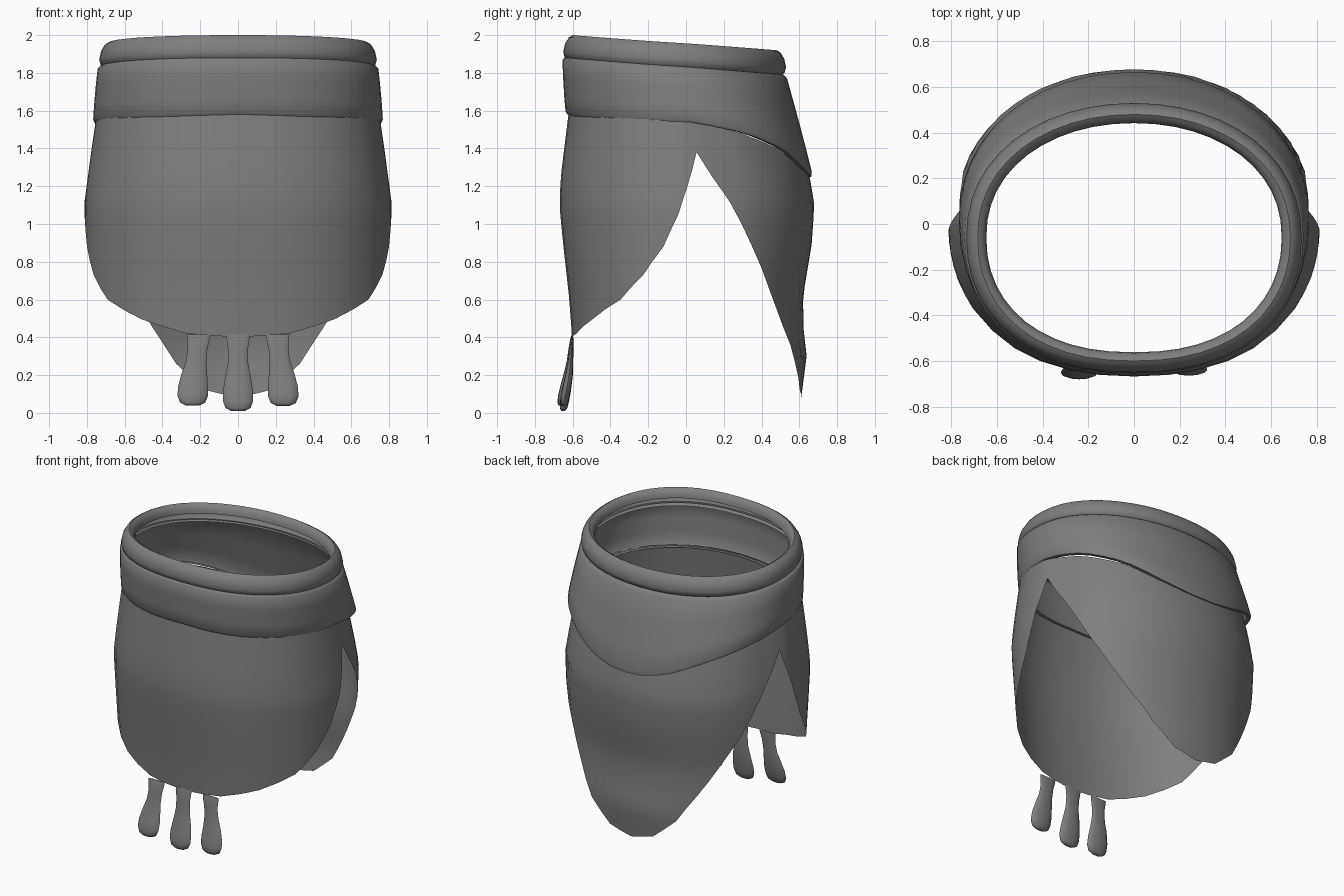
import bpy, bmesh, math

if "Cube" in bpy.data.objects:
    bpy.data.objects.remove(bpy.data.objects["Cube"])

cloth = bpy.data.materials.new("grey cloth")
cloth.diffuse_color = (0.21, 0.21, 0.21, 1)
cloth.use_nodes = True
cloth.node_tree.nodes["Principled BSDF"].inputs["Base Color"].default_value = cloth.diffuse_color


def lerp_table(table, v):
    """Interpolate rows (key, a, b, ...) with ascending keys."""
    if v <= table[0][0]:
        return table[0][1:]
    for lo, hi in zip(table, table[1:]):
        if v <= hi[0]:
            t = (v - lo[0]) / (hi[0] - lo[0])
            return tuple(a + (b - a) * t for a, b in zip(lo[1:], hi[1:]))
    return table[-1][1:]


def oval(deg, front, back, rx, z, off=0.0):
    """Point on a slightly squared oval; 0 degrees is the front, 180 the back."""
    a = math.radians(deg)
    s, c = math.sin(a), math.cos(a)
    p = 2 / (2.18 + 0.08 * c)
    mid, ry = (front + back) / 2, (back - front) / 2
    return ((rx + off) * math.copysign(abs(s) ** p, s),
            mid - (ry + off) * math.copysign(abs(c) ** p, c), z)


def make_grid(name, columns, close_u=True, close_v=False, caps=False, angle=45):
    """Skin a list of equal-length point columns."""
    bm = bmesh.new()
    vs = [[bm.verts.new(p) for p in col] for col in columns]
    n, m = len(vs), len(vs[0])
    for i in range(n if close_u else n - 1):
        for j in range(m if close_v else m - 1):
            a, b = vs[i], vs[(i + 1) % n]
            k = (j + 1) % m
            bm.faces.new((a[j], a[k], b[k], b[j]))
    if caps:
        bm.faces.new(vs[0])
        bm.faces.new(vs[-1])
    bmesh.ops.recalc_face_normals(bm, faces=bm.faces)
    me = bpy.data.meshes.new(name)
    bm.to_mesh(me)
    bm.free()
    me.materials.append(cloth)
    ob = bpy.data.objects.new(name, me)
    bpy.context.collection.objects.link(ob)
    bpy.ops.object.select_all(action="DESELECT")
    ob.select_set(True)
    bpy.context.view_layer.objects.active = ob
    bpy.ops.object.shade_smooth_by_angle(angle=math.radians(angle))
    return ob


# Lower edge of the belt by angle
BELT_EDGE = [(0, 1.58), (90, 1.54), (116, 1.48), (138, 1.40), (160, 1.29), (172, 1.255), (180, 1.25)]
# Hem of the skirt by angle: front flap, side slit, pointed back flap
HEM = [(0, .40), (17.5, .42), (37.5, .495), (58.3, .60), (71, .73), (80.5, .88), (86.9, 1.05),
       (90.5, 1.20), (95, 1.38), (101, 1.25), (108, 1.12), (120, .88), (133.5, .655),
       (145, .45), (155, .26), (168, .12), (180, .08)]
# Skirt cross-sections: height, front y, back y, half width
BODY = [(.08, -.60, .61, .77), (.31, -.60, .64, .77), (.43, -.605, .622, .79),
        (.62, -.62, .62, .80), (.89, -.65, .665, .81), (1.10, -.67, .68, .815),
        (1.25, -.663, .655, .795), (1.40, -.645, .62, .775), (1.60, -.62, .56, .745)]

# Skirt with both flaps
half = []
for (a, _), (b, _) in zip(HEM, HEM[1:]):
    half += [a, (a + b) / 2]
angles = half + [180] + [360 - a for a in reversed(half[1:])]
columns = []
for deg in angles:
    side = min(deg, 360 - deg)
    top = lerp_table(BELT_EDGE, side)[0] + 0.01
    low = lerp_table(HEM, side)[0]
    tuck = 0.028 * min(1, max(0, (side - 90) / 15))   # back flap sits inside the front
    col = []
    for j in range(17):
        z = top + (low - top) * j / 16
        f, b, rx = lerp_table(BODY, z)
        col.append(oval(deg, f, b, rx - tuck, z))
    columns.append(col)
make_grid("skirt", columns)

# Wide belt sheet, deeper at the back, with a lip turned in at the bottom
BELT = [(-.01, -.04), (0, -.012), (.04, 0), (.35, .002), (.7, .002), (.95, 0),
        (1, -.010), (1, -.036)]
columns = []
for i in range(48):
    deg = i * 7.5
    top = 1.835 + 0.045 * math.cos(math.radians(deg))
    low = lerp_table(BELT_EDGE, min(deg, 360 - deg))[0]
    col = []
    for s, off in BELT:
        size = [a + (b - a) * s for a, b in zip((-.655, .53, .742), (-.637, .673, .768))]
        col.append(oval(deg, *size, top + (low - top) * s, off))
    columns.append(col)
make_grid("belt", columns, angle=50)

# Rolled rim, tilted down to the back, open underneath
RIM = [(-.035, -.14), (-.008, -.12), (0, -.09), (-.010, -.045), (-.03, -.012), (-.05, 0),
       (-.07, -.012), (-.084, -.035), (-.088, -.06)]
columns = []
for i in range(48):
    deg = i * 7.5
    top = 1.96 + 0.04 * math.cos(math.radians(deg))
    columns.append([oval(deg, -.65, .53, .735, top + h, off) for off, h in RIM])
make_grid("rolled_rim", columns, angle=60)

# Three tassels: height, outward shift, y, half width, half depth
TASSEL = [(.415, 0, -.602, .062, .003), (.39, 0, -.605, .060, .008), (.34, .004, -.610, .052, .011),
          (.27, .012, -.616, .054, .014), (.20, .022, -.626, .068, .020), (.13, .028, -.640, .080, .024),
          (.08, .030, -.651, .080, .024), (.045, .030, -.657, .066, .020), (.03, .030, -.660, .035, .010)]
for name, x, side, drop, back in (("left_tassel", -.21, -1, -.01, -.004),
                                  ("middle_tassel", 0, 0, .022, .010),
                                  ("right_tassel", .21, 1, -.008, .014)):
    rings = []
    for z, shift, y, w, d in TASSEL:
        t = 1 - z / .415
        rings.append([(x + side * shift + w * math.cos(k * math.pi / 6),
                       y + back * t + d * math.sin(k * math.pi / 6), z - drop * t)
                      for k in range(12)])
    make_grid(name, rings, close_u=False, close_v=True, caps=True, angle=70)
